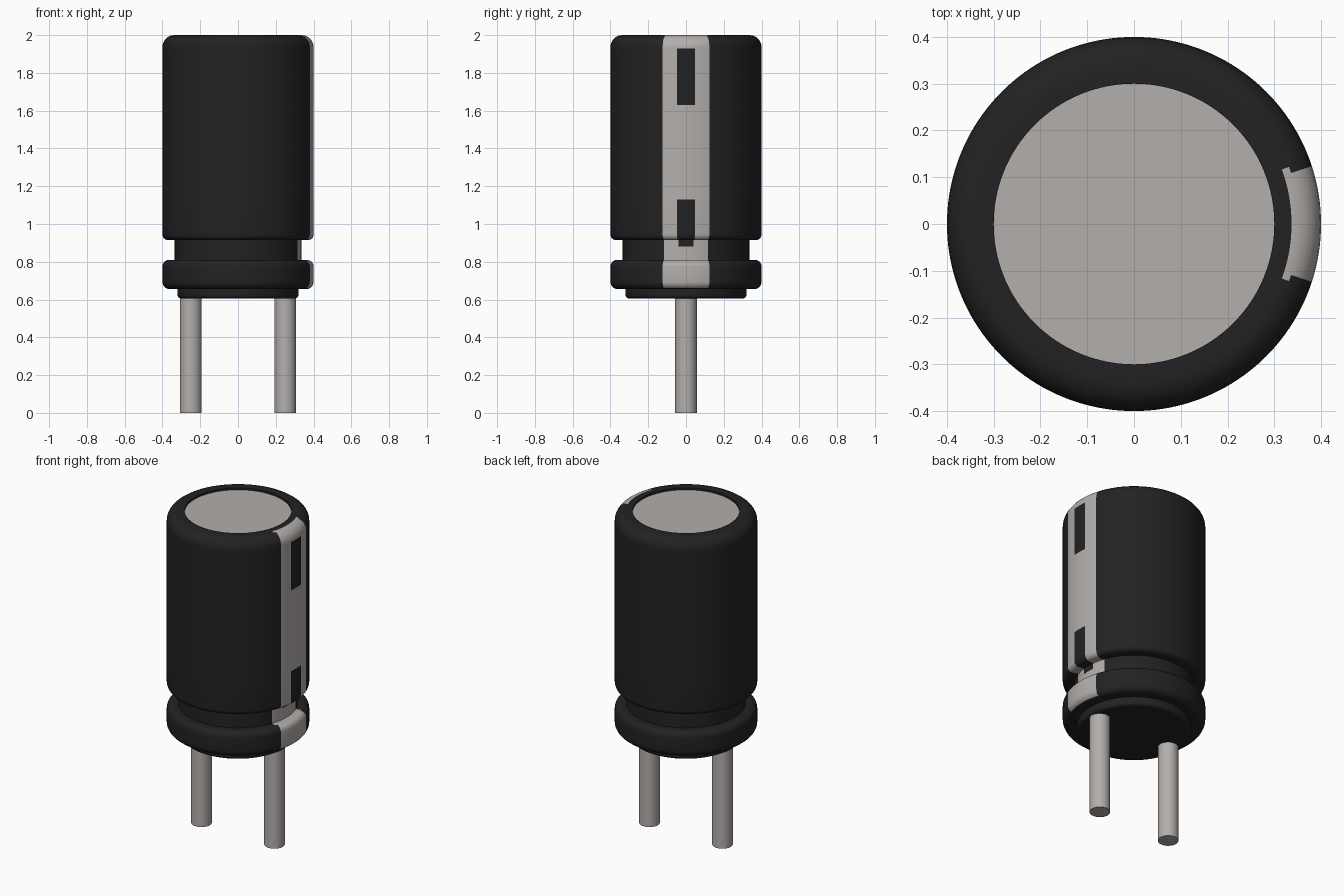
import bpy, bmesh, math
from mathutils import Vector

if "Cube" in bpy.data.objects:
    bpy.data.objects.remove(bpy.data.objects["Cube"])

SEGMENTS = 160


def material(name, rgb, roughness=0.5):
    mat = bpy.data.materials.new(name)
    mat.use_nodes = True
    mat.diffuse_color = (*rgb, 1)
    shader = mat.node_tree.nodes["Principled BSDF"]
    shader.inputs["Base Color"].default_value = (*rgb, 1)
    shader.inputs["Roughness"].default_value = roughness
    return mat


black = material("black sleeve", (0.016, 0.016, 0.016))
silver = material("silver grey", (0.45, 0.425, 0.41))


def rounded(corners, steps=6):
    """Turn (radius, height, fillet) corners into a profile with filleted corners."""
    points = []
    for i, (r, z, fillet) in enumerate(corners):
        corner = Vector((r, z))
        if not fillet:
            points.append(corner)
            continue
        a = (Vector(corners[i - 1][:2]) - corner).normalized()
        b = (Vector(corners[i + 1][:2]) - corner).normalized()
        centre = corner + (a + b) * fillet
        for s in range(steps + 1):
            t = s / steps * math.pi / 2
            points.append(centre - b * fillet * math.cos(t) - a * fillet * math.sin(t))
    return points


def finish(obj, mats):
    for mat in mats:
        obj.data.materials.append(mat)
    bpy.ops.object.select_all(action="DESELECT")
    obj.select_set(True)
    bpy.context.view_layer.objects.active = obj
    bpy.ops.object.shade_smooth_by_angle(angle=math.radians(35))
    return obj


def lathe(name, profile, mats, paint=None):
    """Revolve a profile about z; paint(angle, radius, height) picks the colour."""
    bm = bmesh.new()
    rings = []
    for r, z in profile:
        rings.append([bm.verts.new((r * math.cos(a), r * math.sin(a), z))
                      for a in (math.tau * k / SEGMENTS for k in range(SEGMENTS))])
    for low, high in zip(rings, rings[1:]):
        for k in range(SEGMENTS):
            n = (k + 1) % SEGMENTS
            face = bm.faces.new((low[k], low[n], high[n], high[k]))
            if paint:
                c = face.calc_center_median()
                face.material_index = paint(math.degrees(math.atan2(c.y, c.x)),
                                            math.hypot(c.x, c.y), c.z)
    bm.faces.new(reversed(rings[0]))
    bm.faces.new(rings[-1])
    bmesh.ops.recalc_face_normals(bm, faces=bm.faces)
    mesh = bpy.data.meshes.new(name)
    bm.to_mesh(mesh)
    bm.free()
    obj = bpy.data.objects.new(name, mesh)
    bpy.context.collection.objects.link(obj)
    return finish(obj, mats)


# Polarity stripe down the +x side, with two dark minus marks in it
MARKS = ((0.88, 1.13), (1.63, 1.93))


def stripe(angle, radius, z):
    half_width = 18 if radius > 0.35 else 20.25
    if abs(angle) > half_width or radius < 0.333 or z < 0.66:
        return 0
    in_mark = any(low < z < high for low, high in MARKS)
    return 0 if in_mark and abs(angle) < 6.75 else 1


# Sleeve: bottom flange, crimped groove, can wall and raised top lip
sleeve_corners = [
    (0.25, 0.655, 0), (0.4, 0.655, 0.04), (0.4, 0.81, 0.035), (0.335, 0.81, 0),
    (0.335, MARKS[0][0], 0), (0.335, 0.915, 0), (0.4, 0.915, 0.03),
    (0.4, MARKS[0][1], 0), (0.4, MARKS[1][0], 0), (0.4, MARKS[1][1], 0),
    (0.4, 2.0, 0.063), (0.3, 2.0, 0), (0.3, 1.985, 0),
]
lathe("sleeve", rounded(sleeve_corners), [black, silver], stripe)

# Rubber plug under the flange
plug_corners = [(0.2, 0.605, 0), (0.32, 0.605, 0.02), (0.32, 0.67, 0)]
lathe("bottom_plug", rounded(plug_corners), [black])

# Bare metal disc inside the top lip
lathe("top_disc", [(0.3, 1.98), (0.3, 1.988)], [silver])

# Two wire leads
for side, x in (("left", 0.25), ("right", -0.25)):
    bpy.ops.mesh.primitive_cylinder_add(vertices=32, radius=0.058, depth=0.63,
                                        location=(x, 0, 0.315))
    lead = bpy.context.object
    lead.name = side + "_lead"
    finish(lead, [silver])
